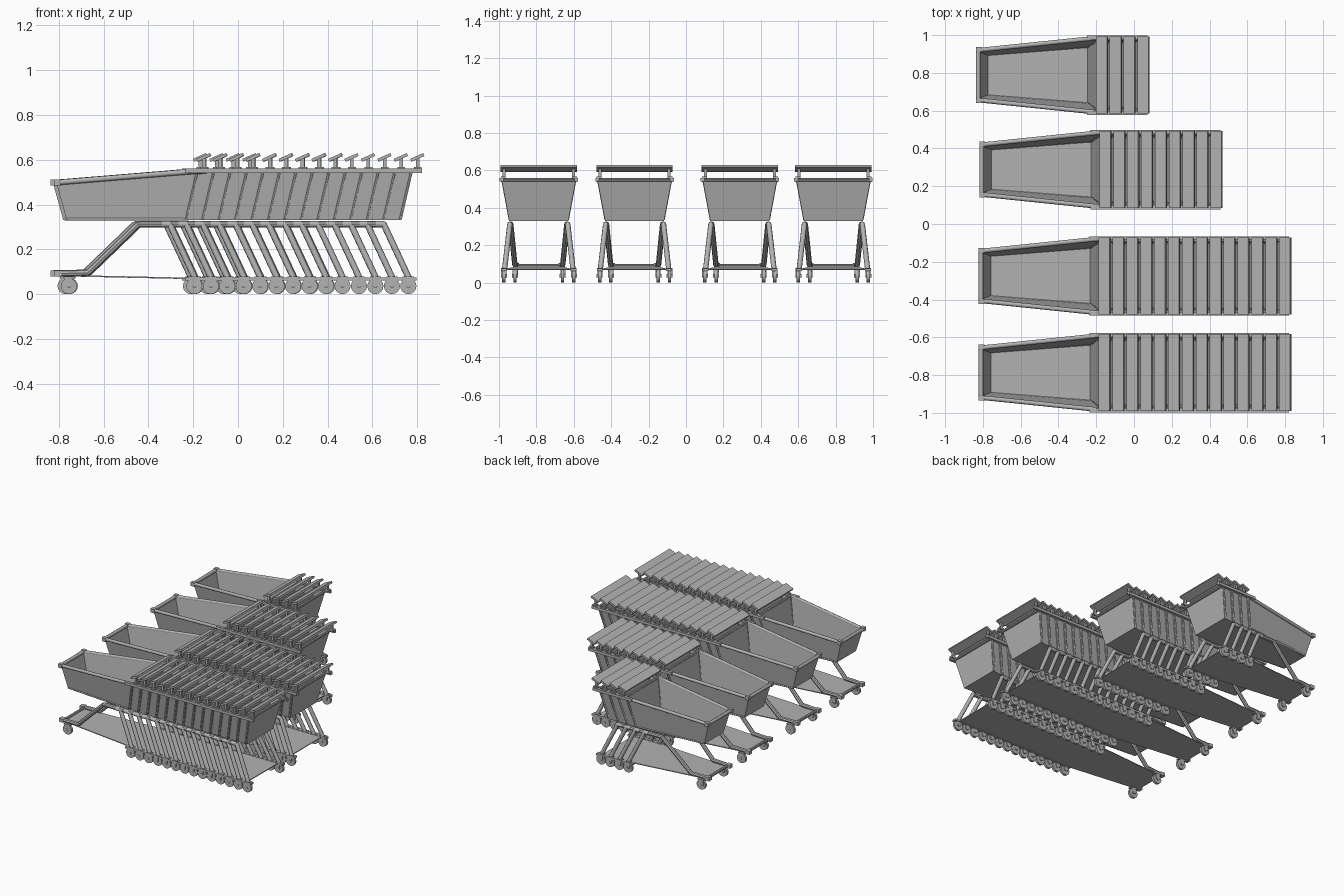
import bpy, bmesh, math
from mathutils import Vector, Matrix

cube = bpy.data.objects.get("Cube")
if cube:
    bpy.data.objects.remove(cube, do_unlink=True)

grey = bpy.data.materials.new("plain_grey")
grey.use_nodes = True
GREY = (0.45, 0.45, 0.45, 1)
grey.diffuse_color = GREY
grey.node_tree.nodes["Principled BSDF"].inputs["Base Color"].default_value = GREY

STEP = 0.0735          # distance between nested carts
SIDES = (-1, 1)


def tube(bm, p, q, r, n=8):
    """Closed cylinder from p to q."""
    p, q = Vector(p), Vector(q)
    d = q - p
    m = Matrix.Translation((p + q) / 2) @ d.to_track_quat('Z', 'Y').to_matrix().to_4x4()
    bmesh.ops.create_cone(bm, cap_ends=True, segments=n, radius1=r, radius2=r,
                          depth=d.length, matrix=m)


def box(bm, c, size, tilt=0):
    """Box at c, tilted about the y axis."""
    m = Matrix.Translation(c) @ Matrix.Rotation(tilt, 4, 'Y') @ Matrix.Diagonal((*size, 1))
    bmesh.ops.create_cube(bm, size=1, matrix=m)


def path(bm, pts, r):
    """Tube along points, with ball joints at the bends."""
    for a, b in zip(pts, pts[1:]):
        tube(bm, a, b, r)
    for p in pts[1:-1]:
        bmesh.ops.create_icosphere(bm, subdivisions=1, radius=r,
                                   matrix=Matrix.Translation(p))


def mesh(name, bm):
    bmesh.ops.recalc_face_normals(bm, faces=bm.faces)
    me = bpy.data.meshes.new(name)
    bm.to_mesh(me)
    bm.free()
    me.materials.append(grey)
    return me


def place(name, me, x, y):
    ob = bpy.data.objects.new(name, me)
    ob.location = (x, y, 0)
    bpy.context.collection.objects.link(ob)
    return ob


def shell(bm, front_bottom, front_top, rear_bottom, rear_top, front_wall, t=0.007):
    """Open-topped tapered basket; every corner is (x, half width, z)."""
    def ring(corner, inset):
        x, w, z = corner
        return [bm.verts.new((x, s * (w - inset), z)) for s in SIDES]
    for inset in (0, t):
        lift = Vector((0, 0, inset))
        dx = Vector((inset, 0, 0))
        fb, ft = (ring(Vector(c) + dx + l, inset) for c, l in
                  ((front_bottom, lift), (front_top, lift * 0)))
        rb, rt = (ring(Vector(c) - dx + l, inset) for c, l in
                  ((rear_bottom, lift), (rear_top, lift * 0)))
        quads = [(fb[0], fb[1], rb[1], rb[0]), (rb[0], rb[1], rt[1], rt[0])]
        quads += [(fb[i], rb[i], rt[i], ft[i]) for i in (0, 1)]
        if front_wall:
            quads.append((fb[0], ft[0], ft[1], fb[1]))
        for q in quads:
            bm.faces.new(q)
        if inset:
            for a, b in ((ft[0], rt[0]), (ft[1], rt[1]), (rt[0], rt[1]), (ft[0], ft[1])):
                if front_wall or (a, b) != (ft[0], ft[1]):
                    bm.faces.new((a, b, old[b_index(b, new := (ft, rt))], old[b_index(a, new)]))
        old = {(0, 0): ft[0], (0, 1): ft[1], (1, 0): rt[0], (1, 1): rt[1]}


def b_index(v, rings):
    """Which corner of the two rim rings v is."""
    return next((i, j) for i in (0, 1) for j in (0, 1) if rings[i][j] is v)


REAR_BOTTOM, REAR_TOP = (-0.225, 0.155, 0.33), (-0.175, 0.193, 0.548)

# Front basket with its rim
bm = bmesh.new()
shell(bm, (-0.765, 0.112, 0.33), (-0.812, 0.13, 0.5), REAR_BOTTOM, REAR_TOP, True)
front_basket = mesh("front_basket", bm)

bm = bmesh.new()
for s in SIDES:
    path(bm, [(-0.81, s * 0.132, 0.498), (-0.2, s * 0.195, 0.548), (-0.14, s * 0.197, 0.55)], 0.012)
    box(bm, (-0.807, s * 0.135, 0.498), (0.03, 0.026, 0.028))
    tube(bm, (-0.76, s * 0.11, 0.335), (-0.225, s * 0.152, 0.335), 0.007)
tube(bm, (-0.81, -0.13, 0.498), (-0.81, 0.13, 0.498), 0.012)
front_rim = mesh("front_rim", bm)

# Visible rear slice of each nested basket
bm = bmesh.new()
shell(bm, (-0.315, 0.149, 0.33), (-0.265, 0.184, 0.548), REAR_BOTTOM, REAR_TOP, False)
rear_basket = mesh("nested_basket", bm)

# Rear frame: slanted posts and flat top rim
bm = bmesh.new()
for s in SIDES:
    tube(bm, (-0.235, s * 0.153, 0.335), (-0.186, s * 0.192, 0.545), 0.008, 6)
    box(bm, (-0.185, s * 0.2, 0.55), (0.1, 0.02, 0.02))
tube(bm, (-0.172, -0.19, 0.55), (-0.172, 0.19, 0.55), 0.01)
rear_frame = mesh("rear_frame", bm)

# Handle: tilted plate on two posts
bm = bmesh.new()
box(bm, (-0.155, 0, 0.61), (0.064, 0.408, 0.014), -math.radians(24))
for s in SIDES:
    box(bm, (-0.153, s * 0.185, 0.58), (0.016, 0.016, 0.055))
    box(bm, (-0.153, s * 0.19, 0.562), (0.035, 0.026, 0.012))
handle = mesh("handle", bm)

# Slanted rear legs with feet
bm = bmesh.new()
for s in SIDES:
    path(bm, [(-0.34, s * 0.155, 0.312), (-0.305, s * 0.155, 0.312),
              (-0.192, s * 0.183, 0.07)], 0.0145)
    box(bm, (-0.197, s * 0.185, 0.068), (0.075, 0.032, 0.014))
rear_legs = mesh("rear_legs", bm)


def wheel_pair(name, x, y):
    """Casters: wheel, hub and a two-sided fork."""
    bm = bmesh.new()
    for s in SIDES:
        tube(bm, (x, s * y - 0.009, 0.036), (x, s * y + 0.009, 0.036), 0.036, 16)
        tube(bm, (x, s * y - 0.016, 0.036), (x, s * y + 0.016, 0.036), 0.009)
        for t in SIDES:
            box(bm, (x - 0.004, s * y + t * 0.0125, 0.053), (0.032, 0.004, 0.035))
        box(bm, (x, s * y, 0.074), (0.05, 0.03, 0.008))
    return mesh(name, bm)


rear_wheels = wheel_pair("rear_wheels", -0.195, 0.187)
front_wheels = wheel_pair("front_wheels", -0.755, 0.127)


def chassis(count):
    """Bent side rails that run under all nested baskets."""
    bm = bmesh.new()
    end = -0.305 + (count - 1) * STEP
    for s in SIDES:
        path(bm, [(-0.81, s * 0.122, 0.092), (-0.67, s * 0.128, 0.095),
                  (-0.445, s * 0.15, 0.312), (end, s * 0.155, 0.312)], 0.0145)
        box(bm, (-0.805, s * 0.122, 0.092), (0.035, 0.034, 0.026))
    tube(bm, (-0.795, -0.12, 0.09), (-0.795, 0.12, 0.09), 0.01)
    return mesh("chassis", bm)


def shelf(count):
    """Long lower shelf, narrow at the front."""
    bm = bmesh.new()
    end = -0.2 + (count - 1) * STEP
    outline = [(-0.8, 0.12, 0.086), (-0.2, 0.178, 0.073)]
    if count > 1:
        outline.append((end, 0.178, 0.073))
    rows = [[[bm.verts.new((x, s * w, z - d)) for s in SIDES] for d in (0, 0.006)]
            for x, w, z in outline]
    for (a, b), (c, d) in zip(rows, rows[1:]):
        bm.faces.new((a[0], a[1], c[1], c[0]))
        bm.faces.new((b[0], b[1], d[1], d[0]))
        for i in (0, 1):
            bm.faces.new((a[i], b[i], d[i], c[i]))
    for a, b in (rows[0], rows[-1]):
        bm.faces.new((a[0], a[1], b[1], b[0]))
    return mesh("lower_shelf", bm)


# Smooth round parts, keep hard edges
for me in (front_rim, rear_legs, rear_wheels, front_wheels):
    me.shade_smooth()
    me.set_sharp_from_angle(angle=math.radians(50))

# Four rows: (y, x offset, number of carts)
ROWS = [(-0.787, 0, 14), (-0.275, 0, 14), (0.288, 0.004, 9), (0.788, -0.015, 4)]
for r, (y, x, count) in enumerate(ROWS, 1):
    for part in (front_basket, front_rim, front_wheels, chassis(count), shelf(count)):
        place(f"row{r}_{part.name.split('.')[0]}", part, x, y)
    for k in range(count):
        parts = [rear_frame, handle, rear_legs, rear_wheels]
        if k:
            parts.append(rear_basket)
        for part in parts:
            place(f"row{r}_cart{k + 1}_{part.name}", part, x + k * STEP, y)
